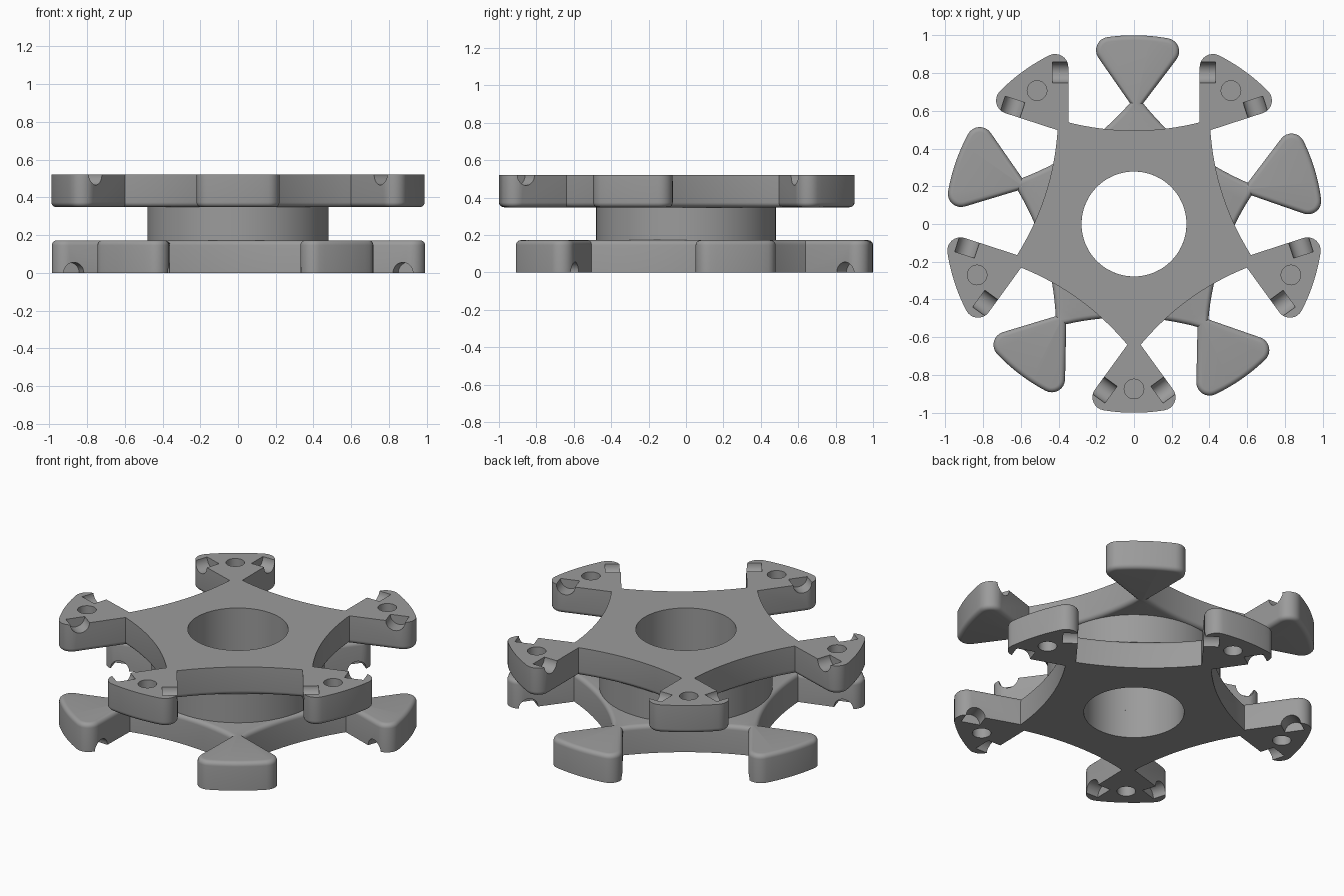
import bpy, bmesh, math
from mathutils import Matrix, Vector

if "Cube" in bpy.data.objects:
    bpy.data.objects.remove(bpy.data.objects["Cube"])

H = 0.172          # plate thickness
TOTAL = 0.52       # full height
BORE = 0.278       # centre hole radius
NECK_R, NECK_W = 0.64, 0.035
S36, C36 = math.sin(math.radians(36)), math.cos(math.radians(36))

grey = bpy.data.materials.new("grey")
grey.diffuse_color = (0.33, 0.33, 0.33, 1)
grey.use_nodes = True
grey.node_tree.nodes["Principled BSDF"].inputs["Base Color"].default_value = grey.diffuse_color


def make_object(name, bm):
    mesh = bpy.data.meshes.new(name)
    bmesh.ops.recalc_face_normals(bm, faces=bm.faces)
    bm.to_mesh(mesh)
    bm.free()
    ob = bpy.data.objects.new(name, mesh)
    bpy.context.collection.objects.link(ob)
    mesh.materials.append(grey)
    return ob


def cylinder(bm, radius, depth, matrix, segments=48):
    bmesh.ops.create_cone(bm, cap_ends=True, segments=segments, radius1=radius,
                          radius2=radius, depth=depth, matrix=matrix)


def cut(ob, cutter):
    mod = ob.modifiers.new("cut", 'BOOLEAN')
    mod.operation, mod.solver, mod.object = 'DIFFERENCE', 'EXACT', cutter
    bpy.ops.object.select_all(action='DESELECT')
    bpy.context.view_layer.objects.active = ob
    ob.select_set(True)
    bpy.ops.object.modifier_apply(modifier=mod.name)
    bpy.data.objects.remove(cutter)
    bpy.ops.object.shade_smooth_by_angle(angle=math.radians(30))


def arm_half(rho=0.07):
    """Half of an arm tip pointing along +y: neck, rounded corner, outer arc."""
    p = Vector((NECK_W, NECK_R))
    d, n = Vector((S36, C36)), Vector((-C36, S36))
    base = p + n * rho
    b = base.dot(d)
    s = -b + math.sqrt(b * b - base.length_squared + (1 - rho) ** 2)
    c = base + d * s
    a0, a1 = math.radians(-36), math.atan2(c.y, c.x)
    pts = [p]
    pts += [c + rho * Vector((math.cos(a), math.sin(a)))
            for a in (a0 + (a1 - a0) * i / 8 for i in range(9))]
    pts += [Vector((math.cos(a), math.sin(a)))
            for a in (a1 + (math.pi / 2 - a1) * i / 5 for i in range(1, 6))]
    return pts


def outline():
    """Five arms joined by concave curves, counter-clockwise."""
    half = arm_half()
    arm = half + [Vector((-p.x, p.y)) for p in reversed(half[:-1])]
    w = NECK_R * S36 - NECK_W * C36
    end, mid = NECK_R * C36 + NECK_W * S36, 0.495
    web = []
    for i in range(1, 16):
        t = 1 - i / 8
        web.append(Matrix.Rotation(math.radians(36), 2) @
                   Vector((w * t, mid + (end - mid) * t * t)))
    pts = []
    for k in range(5):
        rot = Matrix.Rotation(math.radians(180 + 72 * k), 2)
        pts += [rot @ p for p in arm + web]
    return pts


def inset(pts, dist):
    out = []
    for i, p in enumerate(pts):
        a = (p - pts[i - 1]).normalized()
        b = (pts[(i + 1) % len(pts)] - p).normalized()
        na, nb = Vector((-a.y, a.x)), Vector((-b.y, b.x))
        out.append(p + (na + nb) * dist / (1 + na.dot(nb)))
    return out


def make_plate(name, matrix):
    # plate body with a rounded edge on its inner side (z = 0)
    pts, r = outline(), 0.026
    levels = [(r * (1 - math.sin(a)), r * (1 - math.cos(a)))
              for a in (math.pi / 2 * i / 5 for i in range(6))]
    levels += [(0, H)]
    bm = bmesh.new()
    loops = [[bm.verts.new((p.x, p.y, z)) for p in inset(pts, off)]
             for off, z in levels]
    for lo, hi in zip(loops, loops[1:]):
        for i in range(len(lo)):
            bm.faces.new((lo[i - 1], lo[i], hi[i], hi[i - 1]))
    bm.faces.new(loops[0][::-1])
    bm.faces.new(loops[-1])
    plate = make_object(name, bm)

    # bore, arm holes and half-round notches
    bm = bmesh.new()
    cylinder(bm, BORE, 1, Matrix(), 64)
    for k in range(5):
        rot = Matrix.Rotation(math.radians(180 + 72 * k), 4, 'Z')
        cylinder(bm, 0.052, 0.2, rot @ Matrix.Translation((0, 0.874, H)), 32)
        for side in (1, -1):
            edge = Vector((NECK_W + 0.265 * S36, NECK_R + 0.265 * C36, H))
            axis = Vector((-C36, S36, 0))
            c = edge + axis * 0.0175      # 0.085 inside, 0.05 outside
            c.x *= side
            axis.x *= side
            turn = axis.to_track_quat('Z', 'Y').to_matrix().to_4x4()
            cylinder(bm, 0.055, 0.135, rot @ Matrix.Translation(c) @ turn, 32)
    cut(plate, make_object("plate_cutter", bm))
    plate.matrix_world = matrix
    return plate


# upper plate has its flat notched face up, lower plate is the same part flipped
make_plate("upper_plate", Matrix.Translation((0, 0, TOTAL - H)))
make_plate("lower_plate", Matrix.Translation((0, 0, H)) @
           Matrix.Rotation(math.radians(-1.2), 4, 'Z') @
           Matrix.Rotation(math.pi, 4, 'X'))

# hub between the plates
bm = bmesh.new()
cylinder(bm, 0.48, TOTAL - 2 * H, Matrix.Translation((0, 0, TOTAL / 2)), 64)
hub = make_object("hub", bm)
bm = bmesh.new()
cylinder(bm, BORE, 1, Matrix.Translation((0, 0, TOTAL / 2)), 64)
cut(hub, make_object("hub_cutter", bm))
